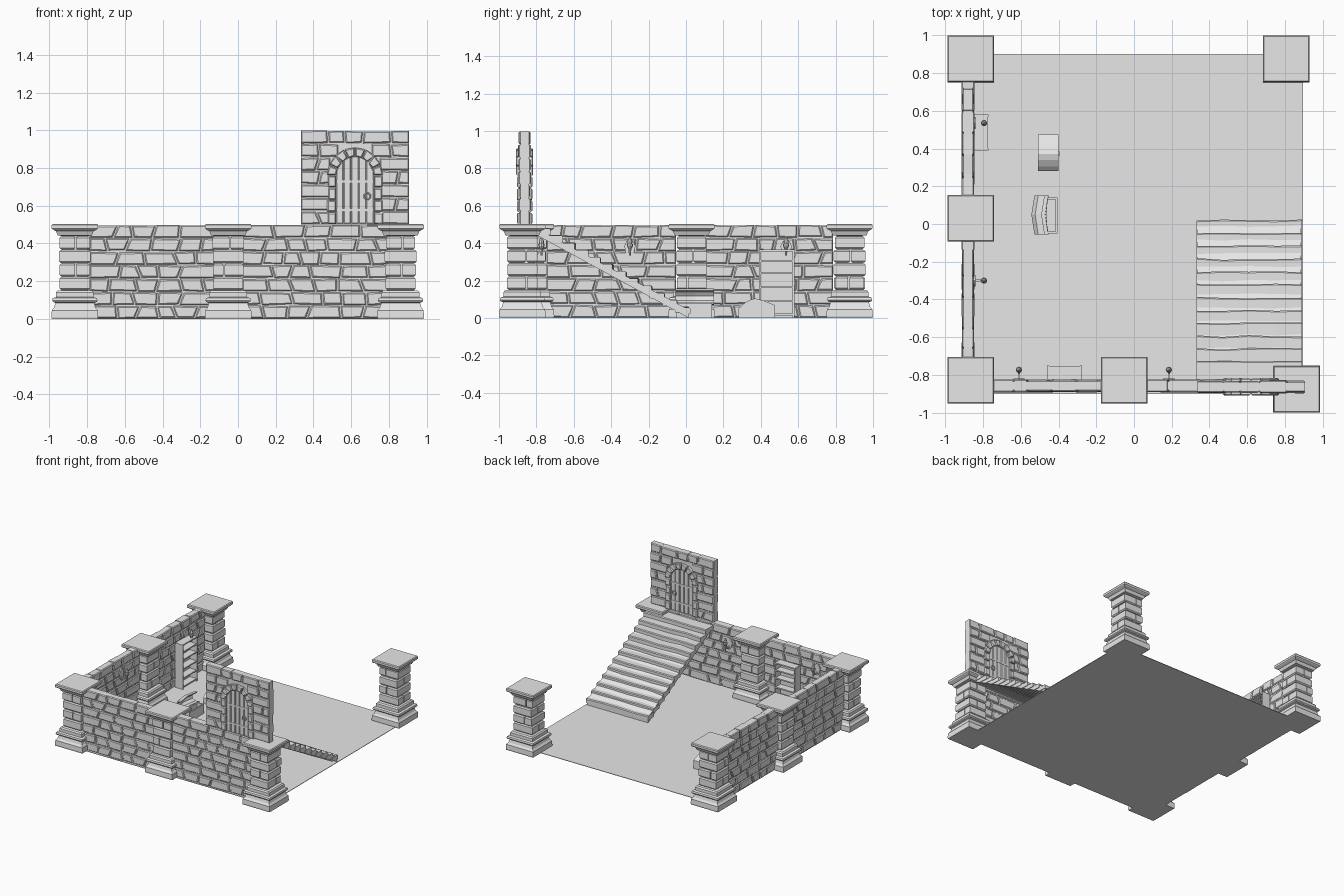
import bpy, bmesh, math, random
from mathutils import Vector

if "Cube" in bpy.data.objects:
    bpy.data.objects.remove(bpy.data.objects["Cube"])

random.seed(7)
R = random.uniform
mat = bpy.data.materials.new("stone grey")
mat.diffuse_color = (0.8, 0.8, 0.8, 1)
mat.use_nodes = True
mat.node_tree.nodes["Principled BSDF"].inputs["Base Color"].default_value = mat.diffuse_color


def make(name, lofts):
    """One object from lofts; each loft is a list of rings, capped at both ends."""
    bm = bmesh.new()
    for rings in lofts:
        vs = [[bm.verts.new(p) for p in r] for r in rings]
        n = len(vs[0])
        for a, b in zip(vs, vs[1:]):
            for i in range(n):
                j = (i + 1) % n
                bm.faces.new((a[i], a[j], b[j], b[i]))
        bm.faces.new(vs[0][::-1])
        bm.faces.new(vs[-1])
    bmesh.ops.recalc_face_normals(bm, faces=bm.faces)
    me = bpy.data.meshes.new(name)
    bm.to_mesh(me)
    bm.free()
    me.materials.append(mat)
    ob = bpy.data.objects.new(name, me)
    bpy.context.collection.objects.link(ob)
    return ob


def rect(x0, x1, y0, y1, z):
    return [(x0, y0, z), (x1, y0, z), (x1, y1, z), (x0, y1, z)]


def box(x0, x1, y0, y1, z0, z1):
    return [rect(x0, x1, y0, y1, z0), rect(x0, x1, y0, y1, z1)]


def block(x0, x1, y0, y1, z0, z1, b=0.008):
    """Box with chamfered top and bottom."""
    return [rect(x0 + b, x1 - b, y0 + b, y1 - b, z0), rect(x0, x1, y0, y1, z0 + b),
            rect(x0, x1, y0, y1, z1 - b), rect(x0 + b, x1 - b, y0 + b, y1 - b, z1)]


def stone(quad, half, P, b=0.006):
    """Bevelled stone from a (u, z) quad, going through the wall; P maps (u, depth, z)."""
    c = sum((Vector(q) for q in quad), Vector((0, 0))) / len(quad)
    small = []
    for q in quad:
        d = c - Vector(q)
        small.append(Vector(q) + Vector((math.copysign(b, d.x), math.copysign(b, d.y))))
    return [[P(q[0], w, q[1]) for q in qs] for w, qs in
            ((-half, small), (-half + b, quad), (half - b, quad), (half, small))]


def course(u0, u1, z0, z1, half, P):
    """One row of uneven stones with slanted joints."""
    out, u, s, g = [], u0, 0, 0.004
    while u < u1 - 0.001:
        nu, ns = u + R(0.085, 0.17), R(-0.012, 0.012)
        if nu > u1 - 0.06:
            nu, ns = u1, 0
        j = [R(0.001, 0.007) for _ in range(4)]
        out.append(stone([(u - s + g, z0 + j[0]), (nu - ns - g, z0 + j[1]),
                          (nu + ns - g, z1 - j[2]), (u + s + g, z1 - j[3])],
                         half + R(-0.004, 0.003), P))
        u, s = nu, ns
    return out


def wall(name, u0, u1, z0, z1, P, rows=7, half=0.032, hole=None):
    h = (z1 - z0) / rows
    lofts = [[[P(u, w, z) for u, z in ((u0 + .004, z0), (u1 - .004, z0), (u1 - .004, z1 - .006),
                                       (u0 + .004, z1 - .006))] for w in (-half + .009, half - .009)]]
    for i in range(rows):
        a, b = z0 + i * h, z0 + (i + 1) * h
        gap = hole(a) if hole else 0
        spans = [(u0, hole.cx - gap), (hole.cx + gap, u1)] if gap else [(u0, u1)]
        for s in spans:
            lofts += course(*s, a, b, half, P)
    make(name, lofts)


# Floor
make("floor", [box(-0.9, 0.895, -0.9, 0.9, 0, 0.004)])

# Pillars: flared base, split stone courses, stepped cap
BASE = [(0.122, 0), (0.124, 0.01), (0.122, 0.045), (0.11, 0.06), (0.103, 0.085), (0.116, 0.09),
        (0.12, 0.097), (0.117, 0.11), (0.1, 0.115), (0.1, 0.14), (0.092, 0.15), (0.068, 0.152),
        (0.068, 0.44), (0.09, 0.442), (0.1, 0.465), (0.117, 0.474), (0.123, 0.48), (0.123, 0.497),
        (0.118, 0.504)]


def pillar(name, cx, cy):
    lofts = [[rect(cx - r, cx + r, cy - r, cy + r, z) for r, z in BASE]]
    for i in range(4):
        z, s = 0.153 + i * 0.072, R(-0.03, 0.03)
        a, b = R(0.076, 0.086), R(0.076, 0.086)
        if i % 2:
            lofts += [block(cx - a, cx + s - .003, cy - b, cy + b, z, z + .068),
                      block(cx + s + .003, cx + a, cy - b, cy + b, z, z + .068)]
        else:
            lofts += [block(cx - a, cx + a, cy - b, cy + s - .003, z, z + .068),
                      block(cx - a, cx + a, cy + s + .003, cy + b, z, z + .068)]
    make(name, lofts)


for i, c in enumerate([(-.865, .875), (.807, .875), (-.865, .03), (-.865, -.828),
                       (-.052, -.828), (.862, -.875)]):
    pillar(f"pillar_{i + 1}", *c)

# Low walls on the left and the front
left = lambda u, w, z: (-0.88 + w, u, z)
front = lambda u, w, z: (u, -0.858 + w, z)
wall("left_wall_front", -0.75, -0.05, 0, 0.5, left)
wall("left_wall_back", 0.1, 0.79, 0, 0.5, left)
wall("front_wall_left", -0.79, -0.12, 0, 0.5, front)
wall("front_wall_right", 0.02, 0.8, 0, 0.5, front)

# Door wall with arched opening
CX, CZ, RI, RO = 0.62, 0.76, 0.1, 0.148


def opening(z):
    return 0.125 if z < CZ else math.sqrt(max(0, 0.13 ** 2 - (z - CZ) ** 2))


opening.cx = CX
doorwall = lambda u, w, z: (u, -0.863 + w, z)
wall("door_wall", 0.33, 0.91, 0.5, 1.0, doorwall, hole=opening)

# Arch stones: jambs and voussoirs
lofts = []
for i in range(4):
    z0, z1 = 0.503 + i * 0.065, 0.563 + i * 0.065
    for s in (-1, 1):
        o = RO + R(-0.012, 0.004)
        lofts.append(stone([(CX + s * RI, z0), (CX + s * o, z0), (CX + s * o, z1),
                            (CX + s * RI, z1)], 0.041, doorwall))
N = 8
for i in range(N):
    a, b = math.pi * i / N + 0.02, math.pi * (i + 1) / N - 0.02
    lofts.append(stone([(CX + r * math.cos(t), CZ + r * math.sin(t))
                        for r, t in ((RI, a), (RO, a), (RO, b), (RI, b))], 0.046, doorwall))
make("door_arch", lofts)

# Plank door with straps and ring handle
lofts = []
for i in range(5):
    u0, u1 = CX - 0.1 + i * 0.04 + .002, CX - 0.1 + (i + 1) * 0.04 - .002
    top = [CZ + math.sqrt(max(0, 0.102 ** 2 - (u - CX) ** 2)) for u in (u0, u1)]
    lofts.append(stone([(u0, .505), (u1, .505), (u1, top[1]), (u0, top[0])], 0.03, doorwall, .003))
for z in (0.57, 0.72):
    lofts.append(box(CX - .098, CX + .098, -.863 - .032, -.863 + .032, z, z + .015))
make("door", lofts)
for s in (-1, 1):
    bpy.ops.mesh.primitive_torus_add(major_segments=12, minor_segments=6, major_radius=0.017,
                                     minor_radius=0.004, location=(0.685, -0.863 + s * .036, 0.65),
                                     rotation=(math.pi / 2, 0, 0))
    bpy.context.object.name = "door_ring"
    bpy.context.object.data.materials.append(mat)

# Stairs: sloping slab with worn plank treads
slab = [(0.015, 0.0), (0.015, 0.045), (-0.775, 0.465), (-0.82, 0.465), (-0.82, 0.455)]
make("stair_slab", [[[(x, y, z) for y, z in slab] for x in (0.335, 0.885)]])
lofts = []
for i in range(12):
    y, z = 0.02 - 0.068 * i, 0.06 + 0.0382 * i
    rings = []
    for k in range(5):
        x, d, e = 0.33 + 0.14 * k, R(-.007, .004), R(-.003, .002)
        yb = y - (0.1 if i == 11 else 0.078)
        rings.append([(x, y + d, z - .036), (x, y + d, z - .006 + e), (x, y + d - .006, z + e),
                      (x, yb, z + e), (x, yb, z - .03)])
    lofts.append(rings)
make("stair_treads", lofts)

# Wall torches
lw = lambda u, d, z: (-0.85 + d, u, z)
fw = lambda u, d, z: (u, -0.828 + d, z)


def torch(name, u, P):
    ring = lambda r, z, d=0.055: [P(u + r * math.cos(t * math.pi / 4), d + r * math.sin(t * math.pi / 4), z)
                                  for t in range(8)]
    plate = [(0, .325), (.022, .35), (.03, .385), (.018, .41), (0, .425), (-.018, .41),
             (-.03, .385), (-.022, .35)]
    lofts = [[[P(u + a, d, z) for a, z in plate] for d in (0, 0.01)],
             [[P(u + a, d, z + h) for a, h in ((-.005, -.005), (.005, -.005), (.005, .005), (-.005, .005))]
              for d, z in ((0.0, .35), (0.035, .345), (0.055, .37))],
             [ring(.005, .335), ring(.008, .37), ring(.016, .385), ring(.017, .395), ring(.012, .397),
              ring(.014, .41), ring(.003, .435)]]
    make(name, lofts)


for n, u, P in (("left_torch_1", -.3, lw), ("left_torch_2", .535, lw),
                ("front_torch_1", -.61, fw), ("front_torch_2", .185, fw)):
    torch(n, u, P)


# Open bookshelves
def bookshelf(name, u0, u1, P):
    def b(a0, a1, d0, d1, z0, z1):
        return [[P(a, d, z) for a, d in ((a0, d0), (a1, d0), (a1, d1), (a0, d1))] for z in (z0, z1)]
    t = 0.01
    lofts = [b(u0, u0 + t, .012, .078, 0, .365), b(u1 - t, u1, .012, .078, 0, .365),
             b(u0, u1, .005, .015, 0, .365)]
    for z in (.015, .085, .16, .235, .3, .357):
        lofts.append(b(u0 + .002, u1 - .002, .012, .076, z, z + t))
    make(name, lofts)


bookshelf("left_bookshelf", .39, .58, lw)
bookshelf("front_bookshelf", -.46, -.275, fw)

# Closed chest with a humped lid
hump = [(.28, 0), (.28, .05), (.305, .075), (.34, .097), (.37, .105), (.41, .095), (.475, .07), (.475, 0)]
make("closed_chest", [[[(x, y, z) for y, z in hump] for x in (-.51, -.4)],
                      box(-.402, -.395, .36, .385, .055, .08)])

# Open chest: hollow body and thrown-back lid
make("open_chest", [box(-.47, -.405, -.05, .14, 0, .02), box(-.47, -.46, -.05, .14, 0, .08),
                    box(-.415, -.405, -.05, .14, 0, .08), box(-.47, -.405, -.05, -.04, 0, .08),
                    box(-.47, -.405, .13, .14, 0, .08)])
lid = [(-.465, .075), (-.505, .07), (-.535, .09), (-.54, .12), (-.52, .15), (-.485, .158),
       (-.487, .148), (-.515, .14), (-.53, .118), (-.525, .095), (-.503, .08), (-.467, .085)]
make("open_chest_lid", [[[(x + dx, y, z) for x, z in lid]
                         for y, dx in ((-.055, .012), (.05, -.004), (.15, .012))]])
